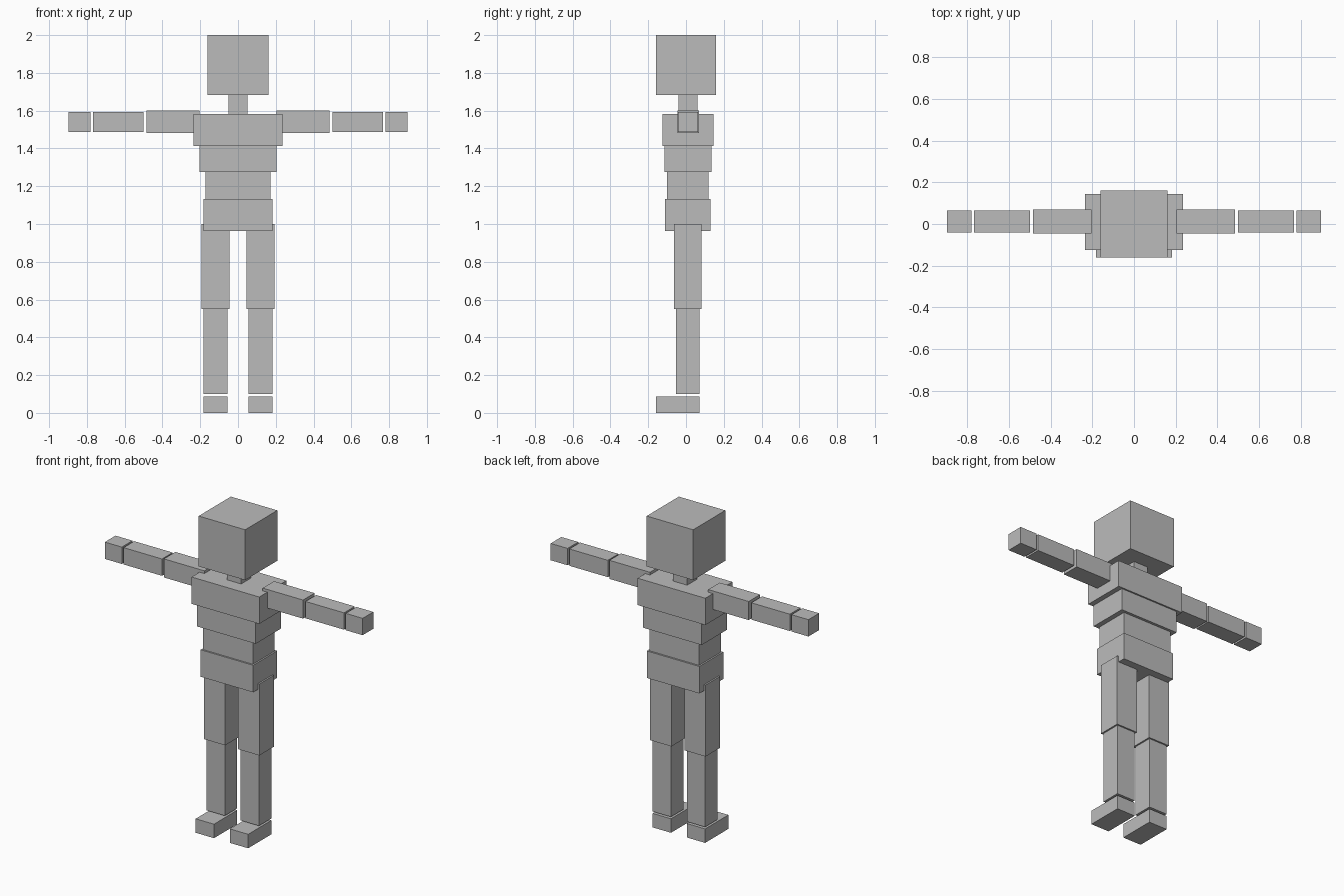
import bpy
from mathutils import Vector

default = bpy.data.objects.get("Cube")
if default:
    bpy.data.objects.remove(default, do_unlink=True)

# Single flat grey
grey = bpy.data.materials.new("plain_grey")
grey.use_nodes = True
colour = (0.5, 0.5, 0.5, 1.0)
grey.diffuse_color = colour
bsdf = next(n for n in grey.node_tree.nodes if n.type == "BSDF_PRINCIPLED")
bsdf.inputs["Base Color"].default_value = colour


def box(name, x, y, z):
    """Flat-sided block spanning the given (min, max) ranges."""
    low, high = (Vector(c) for c in zip(x, y, z))
    bpy.ops.mesh.primitive_cube_add(size=1, location=(low + high) / 2)
    block = bpy.context.object
    block.name = name
    block.scale = high - low
    bpy.ops.object.transform_apply(location=False, rotation=False, scale=True)
    block.data.materials.append(grey)


# Head and torso: half width, depth range, height range
for name, half, y, z in (
    ("head", 0.162, (-0.16, 0.16), (1.683, 2.0)),
    ("neck", 0.05, (-0.04, 0.06), (1.58, 1.684)),
    ("chest", 0.236, (-0.125, 0.145), (1.414, 1.583)),
    ("ribs", 0.204, (-0.115, 0.135), (1.276, 1.414)),
    ("waist", 0.173, (-0.1, 0.118), (1.133, 1.276)),
    ("hips", 0.183, (-0.11, 0.129), (0.963, 1.133)),
):
    box(name, (-half, half), y, z)

# Limbs: inner and outer x, depth range, height range, built on both sides
for name, x, y, z in (
    ("upper_arm", (0.203, 0.485), (-0.045, 0.069), (1.483, 1.6)),
    ("forearm", (0.5, 0.768), (-0.042, 0.064), (1.488, 1.594)),
    ("hand", (0.78, 0.898), (-0.042, 0.064), (1.488, 1.594)),
    ("thigh", (0.045, 0.193), (-0.063, 0.081), (0.55, 1.0)),
    ("shin", (0.055, 0.183), (-0.052, 0.071), (0.1, 0.55)),
    ("foot", (0.055, 0.183), (-0.16, 0.071), (0.0, 0.088)),
):
    box("left_" + name, x, y, z)
    box("right_" + name, (-x[1], -x[0]), y, z)
